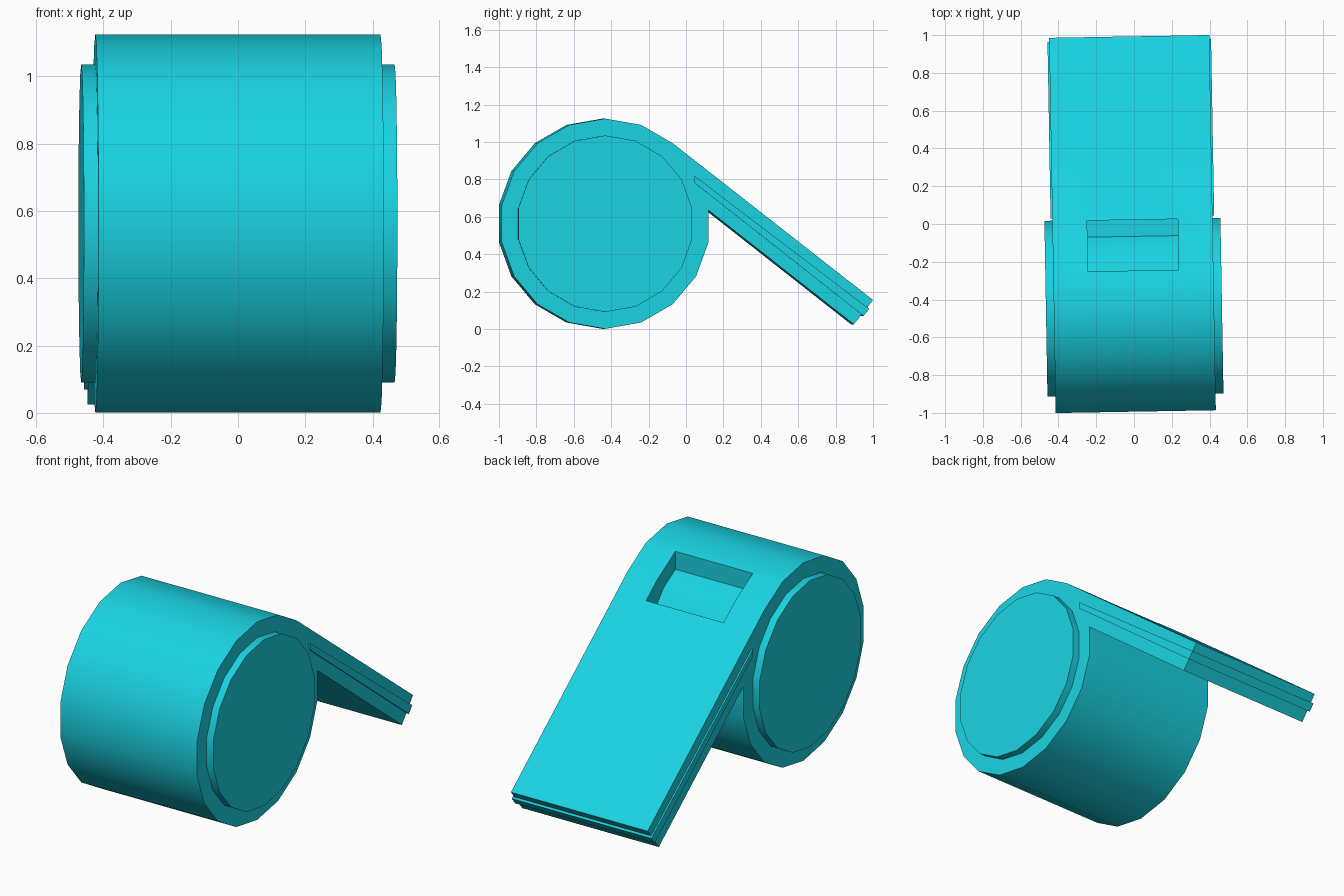
import bpy, bmesh
from math import sin, cos, radians

if "Cube" in bpy.data.objects:
    bpy.data.objects.remove(bpy.data.objects["Cube"])

CY, CZ = -0.44, 0.563          # axis of the round chamber
SIDES = 18

cyan = bpy.data.materials.new("cyan_plastic")
cyan.diffuse_color = (0.01, 0.65, 0.76, 1)
cyan.use_nodes = True
cyan.node_tree.nodes["Principled BSDF"].inputs["Base Color"].default_value = cyan.diffuse_color


def rim(radius, steps):
    """Points of the 18-sided chamber outline, counted from the top towards +y."""
    return [(CY + radius * sin(radians(20 * k)), CZ + radius * cos(radians(20 * k)))
            for k in steps]


def prism(name, points, half):
    """Extrude a y/z outline symmetrically along x, with the model's slight yaw."""
    bm = bmesh.new()
    face = bm.faces.new([bm.verts.new((-half, y, z)) for y, z in points])
    ext = bmesh.ops.extrude_face_region(bm, geom=[face])
    verts = [g for g in ext["geom"] if isinstance(g, bmesh.types.BMVert)]
    bmesh.ops.translate(bm, verts=verts, vec=(2 * half, 0, 0))
    bmesh.ops.recalc_face_normals(bm, faces=bm.faces)
    mesh = bpy.data.meshes.new(name)
    bm.to_mesh(mesh)
    bm.free()
    ob = bpy.data.objects.new(name, mesh)
    bpy.context.collection.objects.link(ob)
    ob.location.x = -0.008
    ob.rotation_euler.z = radians(1)
    mesh.materials.append(cyan)
    return ob


def activate(ob):
    bpy.ops.object.select_all(action='DESELECT')
    ob.select_set(True)
    bpy.context.view_layer.objects.active = ob


# Chamber and mouthpiece share one side outline
outline = rim(0.562, range(5, SIDES + 3)) + [(0.993, 0.155), (0.89, 0.025), (0.113, 0.635)]
body = prism("whistle_body", outline, 0.424)

# Air window cut into the top
cutter = prism("window_cutter", [(-0.247, 0.84), (0.022, 0.84), (0.022, 1.3), (-0.247, 1.3)], 0.24)
cutter.hide_render = True
activate(body)
mod = body.modifiers.new("window", 'BOOLEAN')
mod.operation = 'DIFFERENCE'
mod.solver = 'EXACT'
mod.object = cutter
bpy.ops.object.modifier_apply(modifier=mod.name)
bpy.data.objects.remove(cutter)

# Raised round caps on both sides
caps = prism("side_caps", rim(0.472, range(SIDES)), 0.466)

# Thin seam ridge around the mouthpiece
seam = prism("mouthpiece_seam", [(0.037, 0.82), (0.972, 0.108), (0.942, 0.07), (0.037, 0.782)], 0.433)

for ob in (body, caps, seam):
    activate(ob)
    bpy.ops.object.shade_smooth_by_angle(angle=radians(30))
